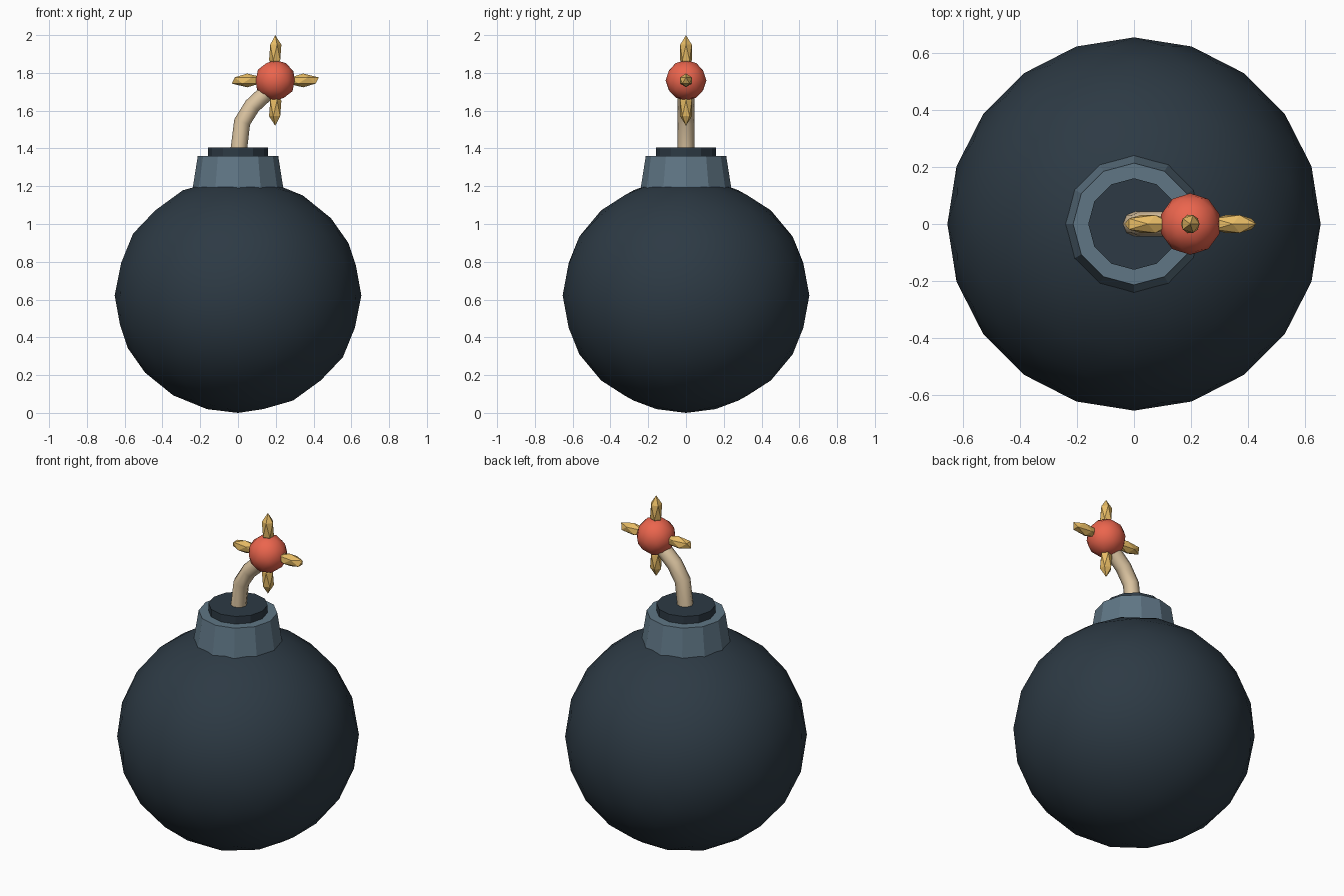
import bpy
from mathutils import Vector

if "Cube" in bpy.data.objects:
    bpy.data.objects.remove(bpy.data.objects["Cube"])


def material(name, rgb):
    m = bpy.data.materials.new(name)
    m.diffuse_color = (*rgb, 1)
    m.use_nodes = True
    m.node_tree.nodes["Principled BSDF"].inputs["Base Color"].default_value = m.diffuse_color
    return m


IRON = material("dark_iron", (0.026, 0.042, 0.058))
STEEL = material("steel", (0.115, 0.18, 0.235))
ROPE = material("rope", (0.72, 0.56, 0.36))
EMBER = material("ember", (0.83, 0.13, 0.075))
GOLD = material("spark_gold", (0.80, 0.50, 0.13))


def finish(name, mat, smooth=False):
    ob = bpy.context.object
    ob.name = name
    ob.data.materials.append(mat)
    if smooth:
        bpy.ops.object.shade_smooth()
    return ob


def ball(name, loc, scale, subdivisions, mat, smooth):
    bpy.ops.mesh.primitive_ico_sphere_add(subdivisions=subdivisions, radius=1, location=loc)
    bpy.context.object.scale = scale
    return finish(name, mat, smooth)


def frustum(name, r1, r2, z1, z2, mat):
    bpy.ops.mesh.primitive_cone_add(vertices=12, radius1=r1, radius2=r2,
                                    depth=z2 - z1, location=(0, 0, (z1 + z2) / 2))
    return finish(name, mat)


# Round body, slightly squashed
ball("body", (0, 0, 0.622), (0.653, 0.653, 0.622), 3, IRON, True)

# Neck collar and plug
frustum("collar", 0.243, 0.213, 1.17, 1.36, STEEL)
frustum("plug", 0.16, 0.16, 1.30, 1.405, IRON)

# Bent fuse
curve = bpy.data.curves.new("fuse", "CURVE")
curve.dimensions = "3D"
curve.bevel_depth = 0.044
curve.bevel_resolution = 2
curve.use_fill_caps = True
path = [(0, 1.36), (0.022, 1.54), (0.075, 1.625), (0.145, 1.69), (0.197, 1.74)]
spline = curve.splines.new("POLY")
spline.points.add(len(path) - 1)
for p, (x, z) in zip(spline.points, path):
    p.co = (x, 0, z, 1)
fuse = bpy.data.objects.new("fuse", curve)
bpy.context.collection.objects.link(fuse)
bpy.ops.object.select_all(action="DESELECT")
fuse.select_set(True)
bpy.context.view_layer.objects.active = fuse
bpy.ops.object.convert(target="MESH")
finish("fuse", ROPE)
bpy.ops.object.shade_smooth_by_angle(angle=1.0)

# Glowing ember at the fuse tip
tip = Vector((0.197, 0, 1.76))
ball("ember", tip, (0.108,) * 3, 2, EMBER, True)

# Four faceted sparks around the ember
LONG, THIN, OFFSET = 0.092, 0.0365, 0.148
for name, d in {"up": (0, 0, 1), "down": (0, 0, -1), "left": (-1, 0, 0), "right": (1, 0, 0)}.items():
    size = [LONG if c else THIN for c in d]
    ball("spark_" + name, tip + Vector(d) * OFFSET, size, 1, GOLD, False)
